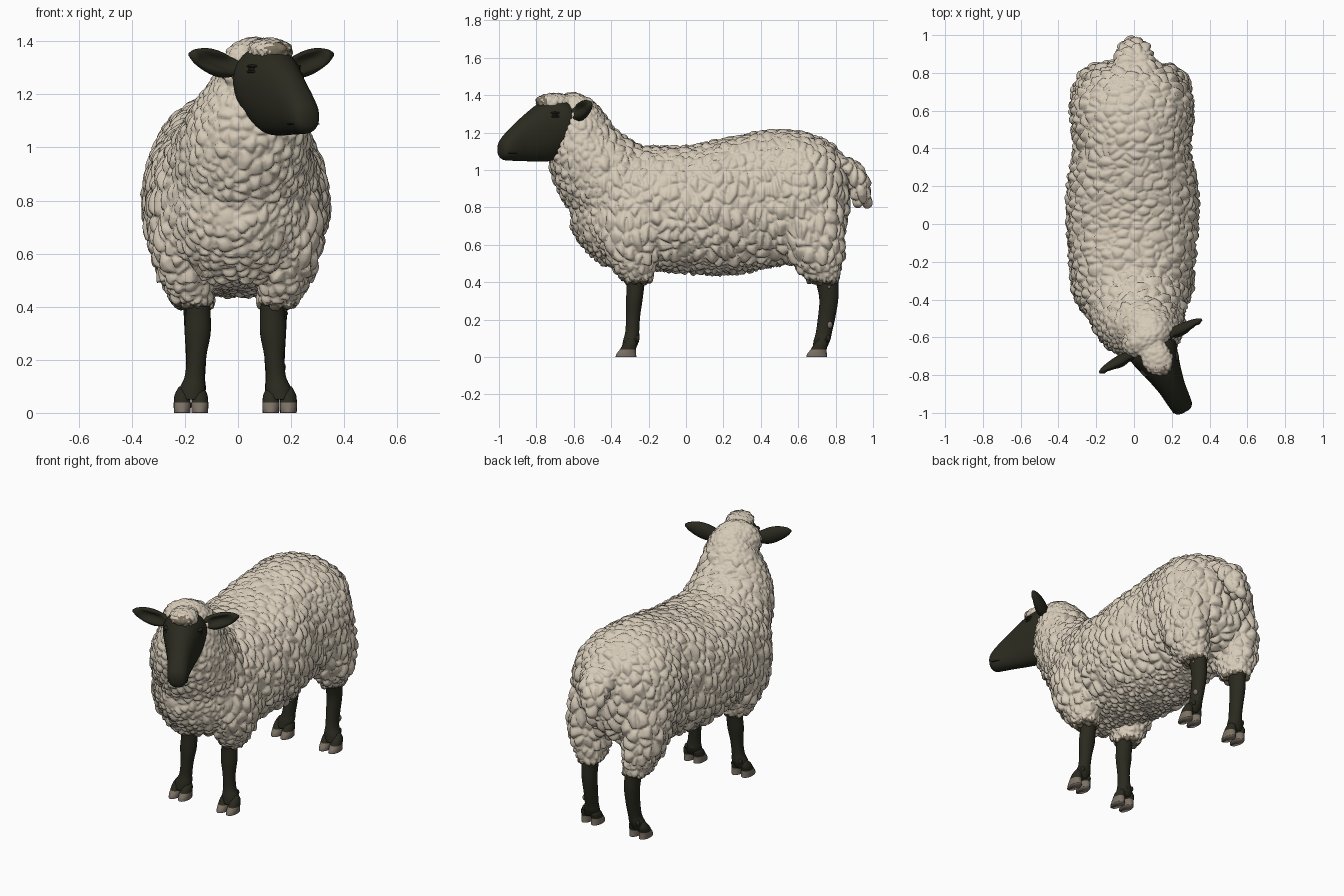
import bpy, bmesh, math
from mathutils import Vector, noise

if "Cube" in bpy.data.objects:
    bpy.data.objects.remove(bpy.data.objects["Cube"])

X, Y, Z = Vector((1, 0, 0)), Vector((0, 1, 0)), Vector((0, 0, 1))
MID = -0.01  # the stance sits slightly to the right


def material(name, colour, roughness=0.9):
    m = bpy.data.materials.new(name)
    m.use_nodes = True
    m.diffuse_color = (*colour, 1)
    shader = m.node_tree.nodes["Principled BSDF"]
    shader.inputs["Base Color"].default_value = (*colour, 1)
    shader.inputs["Roughness"].default_value = roughness
    return m


WOOL = material("cream wool", (0.68, 0.60, 0.485))
SOOT = material("brown wool edge", (0.20, 0.165, 0.115))
DARK = material("dark face and legs", (0.023, 0.023, 0.014))
HOOF = material("horn grey", (0.20, 0.165, 0.13))
EYE = material("black eye", (0.008, 0.007, 0.005), 0.3)


def catmull(keys, steps):
    """Smooth the list of key tuples."""
    out = []
    for i in range(len(keys) - 1):
        a, b, c, d = (keys[min(max(j, 0), len(keys) - 1)] for j in range(i - 1, i + 3))
        for s in range(steps):
            t = s / steps
            out.append([q + t / 2 * (r - p + t * (2 * p - 5 * q + 4 * r - w + t * (3 * (q - r) + w - p)))
                        for p, q, r, w in zip(a, b, c, d)])
    return out + [list(keys[-1])]


def loft(bm, keys, side=X, up=Z, n=28, power=2.0, steps=5):
    """Skin rings given as centre x, y, z, half width, half height."""
    rings = []
    for x, y, z, w, h in catmull(keys, steps):
        ring = []
        for k in range(n):
            c, s = math.cos(math.tau * k / n), math.sin(math.tau * k / n)
            c, s = (math.copysign(abs(v) ** (2 / power), v) for v in (c, s))
            ring.append(bm.verts.new(Vector((x, y, z)) + side * w * c + up * h * s))
        rings.append(ring)
    for a, b in zip(rings, rings[1:]):
        for k in range(n):
            j = (k + 1) % n
            bm.faces.new((a[k], a[j], b[j], b[k]))
    bm.faces.new(rings[0])
    bm.faces.new(rings[-1])


def blob(bm, centre, radii, side=X, fwd=Y, up=Z):
    """Ellipsoid along three axes."""
    for v in bmesh.ops.create_uvsphere(bm, u_segments=24, v_segments=14, radius=1)["verts"]:
        v.co = centre + side * v.co.x * radii[0] + fwd * v.co.y * radii[1] + up * v.co.z * radii[2]


def finish(name, bm, *mats, rule=None):
    bmesh.ops.recalc_face_normals(bm, faces=bm.faces[:])
    for f in bm.faces:
        f.smooth = True
        if rule:
            f.material_index = rule(f.calc_center_median())
    mesh = bpy.data.meshes.new(name)
    bm.to_mesh(mesh)
    bm.free()
    for m in mats:
        mesh.materials.append(m)
    obj = bpy.data.objects.new(name, mesh)
    bpy.context.collection.objects.link(obj)
    return obj


# Head frame: turned toward the model's left
FWD = Vector((0.46, -0.89, 0)).normalized()
SIDE = Vector((-FWD.y, FWD.x, 0))
POLL = Vector((0.09, -0.65, 0))


def head(u, w, z):
    return POLL + FWD * u + SIDE * w + Z * z


# Fleece: overlapping volumes, fused and then covered in locks
bm = bmesh.new()
body = [(-0.61, 0.80, 0.09, 0.11), (-0.53, 0.80, 0.20, 0.23), (-0.4, 0.80, 0.29, 0.31),
        (-0.2, 0.80, 0.325, 0.325), (0, 0.79, 0.342, 0.335), (0.2, 0.805, 0.338, 0.36),
        (0.4, 0.84, 0.305, 0.365), (0.55, 0.86, 0.318, 0.35), (0.66, 0.87, 0.316, 0.32),
        (0.76, 0.87, 0.265, 0.28), (0.82, 0.87, 0.20, 0.22), (0.86, 0.87, 0.11, 0.13)]
loft(bm, [(MID, *k) for k in body], n=40, power=2.2)
loft(bm, [(0, -0.3, 0.82, 0.28, 0.28), (0.01, -0.44, 0.98, 0.26, 0.255), (0.035, -0.54, 1.1, 0.225, 0.205),
          (0.06, -0.58, 1.21, 0.18, 0.17), (0.08, -0.59, 1.3, 0.13, 0.12), (0.085, -0.6, 1.36, 0.07, 0.07)],
     up=Vector((0, 0.87, 0.5)))
blob(bm, head(-0.05, 0, 1.30), (0.138, 0.09, 0.115), SIDE, FWD)
blob(bm, head(0.06, 0, 1.365), (0.08, 0.11, 0.045), SIDE, FWD)
loft(bm, [(0, 0.76, 1.07, 0.12, 0.10), (0, 0.84, 1.03, 0.105, 0.085), (0, 0.90, 0.96, 0.09, 0.07),
          (0, 0.93, 0.89, 0.068, 0.057), (0, 0.945, 0.82, 0.04, 0.038)], up=Y)
for s in (-1, 1):
    thigh = [(0.165, 0.61, 0.95, 0.125, 0.185), (0.182, 0.65, 0.75, 0.132, 0.185), (0.183, 0.685, 0.58, 0.12, 0.155),
             (0.17, 0.71, 0.47, 0.09, 0.115), (0.155, 0.74, 0.40, 0.065, 0.075)]
    shoulder = [(0.175, -0.28, 0.85, 0.135, 0.2), (0.195, -0.29, 0.65, 0.125, 0.18),
                (0.178, -0.28, 0.5, 0.098, 0.125), (0.155, -0.26, 0.40, 0.065, 0.068)]
    for limb in (thigh, shoulder):
        loft(bm, [(MID + s * k[0], *k[1:]) for k in limb], up=Y)
fleece = finish("fleece", bm, WOOL)
remesh = fleece.modifiers.new("fuse", "REMESH")
remesh.mode, remesh.voxel_size = "VOXEL", 0.0085
soften = fleece.modifiers.new("soften", "SMOOTH")
soften.factor, soften.iterations = 0.5, 12
graph = bpy.context.evaluated_depsgraph_get()
fused = bpy.data.meshes.new_from_object(fleece.evaluated_get(graph))
fleece.modifiers.clear()
fleece.data = fused
fused.materials.clear()
fused.materials.append(WOOL)
fused.materials.append(SOOT)

# Wool locks: domed cells, finer on the head and leg hems
normals = [v.normal.copy() for v in fused.vertices]
for v, nrm in zip(fused.vertices, normals):
    p = v.co
    fine = 2.0 if p.z > 1.27 and p.y < -0.4 else 1.5 if p.z < 0.5 or p.y < -0.45 else 1.0
    q = p + noise.noise_vector(p * 9) * 0.012
    near = noise.voronoi(Vector((q.x * 15, q.y * 21, q.z * 12)) * fine)[0]
    dome = math.sqrt(min(1, max(0, near[1] - near[0]) * 1.6))
    lift = (0.029 * dome - 0.009) / fine
    v.co = p + nrm * lift - Z * max(lift, 0) * 0.4

# Speckled brown edge on the forehead and the leg hems
for f in fused.polygons:
    c = f.center
    u = (c - POLL).dot(FWD)
    forehead = (u - 0.11) / 0.06 if c.z > 1.33 else -1
    hem = (0.425 - c.z) / 0.03
    f.material_index = int(max(forehead, hem) + noise.noise(c * 90) * 0.9 > 0.45)
    f.use_smooth = True
fused.update()

# Face: long muzzle with rounded nose, narrower toward the jaw
bm = bmesh.new()
profile = [(-0.035, 1.34, 1.14, 0.10), (0, 1.37, 1.10, 0.127), (0.04, 1.385, 1.07, 0.13),
           (0.09, 1.38, 1.048, 0.117), (0.16, 1.35, 1.045, 0.096), (0.25, 1.285, 1.048, 0.073),
           (0.32, 1.225, 1.05, 0.063), (0.36, 1.185, 1.053, 0.056), (0.382, 1.155, 1.068, 0.042),
           (0.39, 1.13, 1.09, 0.018)]
loft(bm, [(*head(u, 0, (top + low) / 2), w, (top - low) / 2) for u, top, low, w in profile],
     side=SIDE, power=2.2, n=36)
for v in bm.verts:
    d = v.co - POLL
    jaw = min(1, max(0, (1.27 - d.z) / 0.2)) * max(0, 1 - d.dot(FWD) / 0.3)
    v.co -= SIDE * d.dot(SIDE) * 0.25 * jaw
finish("face", bm, DARK)

# Eyes, lids, nostrils and mouth corners
for s, label in ((-1, "right"), (1, "left")):
    out = (SIDE * s + FWD * 0.35).normalized()
    along = Z.cross(out)
    bm = bmesh.new()
    blob(bm, head(0.105, s * 0.096, 1.295), (0.012, 0.016, 0.010), out, along)
    finish(label + "_eye", bm, EYE)
    bm = bmesh.new()
    for dz in (0.011, -0.010):
        blob(bm, head(0.105, s * 0.095, 1.295 + dz), (0.015, 0.025, 0.006), out, along)
    finish(label + "_eyelids", bm, DARK)
    bm = bmesh.new()
    blob(bm, head(0.364, s * 0.030, 1.148), (0.012, 0.014, 0.006), SIDE, FWD, Z + SIDE * s * 0.6)
    blob(bm, head(0.34, s * 0.054, 1.088), (0.004, 0.03, 0.003), SIDE, FWD)
    finish(label + "_nostril_and_mouth", bm, EYE)

    # Leaf-shaped ear, hollowed toward the front
    bm = bmesh.new()
    ear = [(0.09, 1.30, 0.026, 0.024), (0.13, 1.303, 0.032, 0.038), (0.18, 1.314, 0.034, 0.050),
           (0.23, 1.328, 0.029, 0.046), (0.28, 1.342, 0.018, 0.028), (0.306, 1.35, 0.005, 0.007)]
    loft(bm, [(*head(-0.005, s * w, z), a, b) for w, z, a, b in ear], side=FWD, n=24)
    for v in bm.verts:
        d = v.co - head(-0.005, 0, 0)
        w, front = abs(d.dot(SIDE)), d.dot(FWD)
        mid = 1.30 + max(0, w - 0.09) * 0.24
        hollow = max(0, 1 - ((v.co.z - mid) / 0.032) ** 2)
        if front > 0 and 0.1 < w < 0.28:
            v.co -= FWD * hollow * 0.035 * math.sin(math.pi * (w - 0.1) / 0.18)
    finish(label + "_ear", bm, DARK)

# Legs with cloven hooves
front = [(0.14, -0.265, 0.48, 0.048, 0.055), (0.14, -0.27, 0.38, 0.047, 0.047), (0.142, -0.277, 0.3, 0.049, 0.044),
         (0.146, -0.283, 0.22, 0.038, 0.038), (0.153, -0.287, 0.14, 0.037, 0.037),
         (0.162, -0.293, 0.09, 0.049, 0.043), (0.167, -0.305, 0.05, 0.046, 0.038)]
hind = [(0.15, 0.735, 0.5, 0.05, 0.075), (0.15, 0.757, 0.38, 0.045, 0.058), (0.148, 0.763, 0.3, 0.043, 0.05),
        (0.148, 0.750, 0.2, 0.038, 0.046), (0.152, 0.737, 0.13, 0.038, 0.043),
        (0.16, 0.727, 0.09, 0.049, 0.044), (0.167, 0.715, 0.05, 0.046, 0.038)]
toe = [(-0.016, 0, 0.031, 0.056), (-0.014, 0.018, 0.032, 0.052), (-0.006, 0.04, 0.032, 0.043),
       (0.006, 0.07, 0.028, 0.036), (0.014, 0.1, 0.012, 0.015)]
for s, label in ((-1, "right"), (1, "left")):
    for pair, keys in (("front", front), ("hind", hind)):
        bm = bmesh.new()
        loft(bm, [(MID + s * k[0], *k[1:]) for k in keys], up=Y, n=24)
        fx, fy = MID + s * keys[-1][0], keys[-1][1]
        for side in (-1, 1):
            blob(bm, Vector((fx + side * 0.02, fy + 0.045, 0.1)), (0.012, 0.012, 0.018))
        finish(f"{label}_{pair}_leg", bm, DARK)
        bm = bmesh.new()
        for side in (-1, 1):
            loft(bm, [(fx + side * 0.033, fy + dy, z, w, h) for dy, z, w, h in toe], up=Y, n=20)
        finish(f"{label}_{pair}_hooves", bm, DARK, HOOF, rule=lambda c: int(c.z < 0.038))

# Small horny patches on the outside of the left hind leg
bm = bmesh.new()
blob(bm, Vector((MID + 0.178, 0.768, 0.172)), (0.012, 0.016, 0.019))
blob(bm, Vector((MID + 0.192, 0.765, 0.375)), (0.006, 0.008, 0.008))
finish("left_hind_leg_patches", bm, HOOF)
